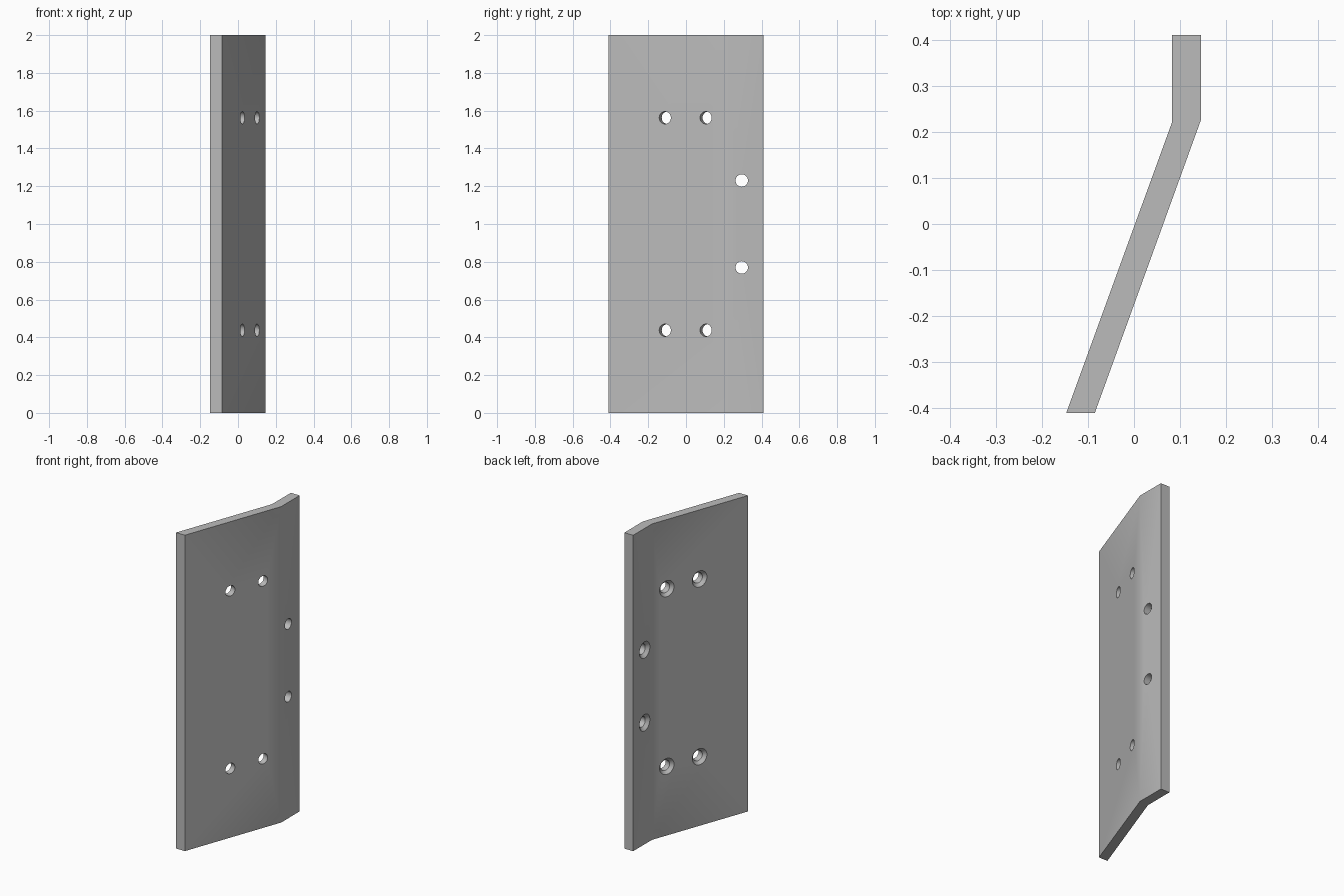
import bpy, bmesh, math
from mathutils import Vector

cube = bpy.data.objects.get("Cube")
if cube:
    bpy.data.objects.remove(cube, do_unlink=True)

grey = bpy.data.materials.new("plain grey")
grey.use_nodes = True
colour = (0.5, 0.5, 0.5, 1)
grey.diffuse_color = colour
grey.node_tree.nodes["Principled BSDF"].inputs["Base Color"].default_value = colour


def make_object(name, bm):
    bmesh.ops.recalc_face_normals(bm, faces=bm.faces)
    mesh = bpy.data.meshes.new(name)
    bm.to_mesh(mesh)
    bm.free()
    mesh.materials.append(grey)
    obj = bpy.data.objects.new(name, mesh)
    bpy.context.collection.objects.link(obj)
    return obj


# Bent plate: plan profile extruded to full height
profile = [(-0.147, -0.41), (-0.085, -0.41), (0.145, 0.225),
           (0.145, 0.41), (0.083, 0.41), (0.083, 0.222)]
bm = bmesh.new()
face = bm.faces.new([bm.verts.new((x, y, 0)) for x, y in profile])
top = bmesh.ops.extrude_face_region(bm, geom=[face])["geom"]
bmesh.ops.translate(bm, vec=(0, 0, 2), verts=[v for v in top if isinstance(v, bmesh.types.BMVert)])
plate = make_object("bent_plate", bm)

# Countersunk hole cutter: lathed outline along the hole axis
THICK = 0.06
HOLE, SINK = 0.033, 0.052
OUTLINE = [(-0.05, HOLE), (THICK - (SINK - HOLE), HOLE), (THICK, SINK), (THICK + 0.02, SINK + 0.02)]


def add_hole(bm, origin, axis, thickness, sides=32):
    axis = Vector(axis).normalized()
    up = Vector((0, 0, 1))
    across = up.cross(axis)
    rings = []
    for depth, radius in OUTLINE:
        centre = Vector(origin) + axis * (depth + (thickness - THICK if depth > 0 else 0))
        rings.append([bm.verts.new(centre + radius * (math.cos(a) * across + math.sin(a) * up))
                      for a in (math.tau * i / sides for i in range(sides))])
    for low, high in zip(rings, rings[1:]):
        for i in range(sides):
            j = (i + 1) % sides
            bm.faces.new((low[i], low[j], high[j], high[i]))
    bm.faces.new(rings[0][::-1])
    bm.faces.new(rings[-1])


bm = bmesh.new()
slope = Vector((0.23, 0.635, 0)).normalized()
web_axis = Vector((-slope.y, slope.x, 0))
for side in (-1, 1):
    # Two web holes and one flange hole in each half
    for y in (-0.111, 0.105):
        x = -0.085 + (y + 0.41) * slope.x / slope.y
        add_hole(bm, (x, y, 1 + side * 0.5625), web_axis, 0.0585)
    add_hole(bm, (0.145, 0.295, 1 + side * 0.23), (-1, 0, 0), 0.062)
cutter = make_object("hole_cutter", bm)
cutter.hide_render = True
cutter.hide_viewport = True

# Cut the holes and round their walls
cut = plate.modifiers.new("holes", "BOOLEAN")
cut.operation = "DIFFERENCE"
cut.solver = "EXACT"
cut.object = cutter
bpy.context.view_layer.objects.active = plate
plate.select_set(True)
bpy.ops.object.modifier_apply(modifier=cut.name)
bpy.data.objects.remove(cutter, do_unlink=True)
bpy.ops.object.shade_smooth_by_angle(angle=math.radians(30))
